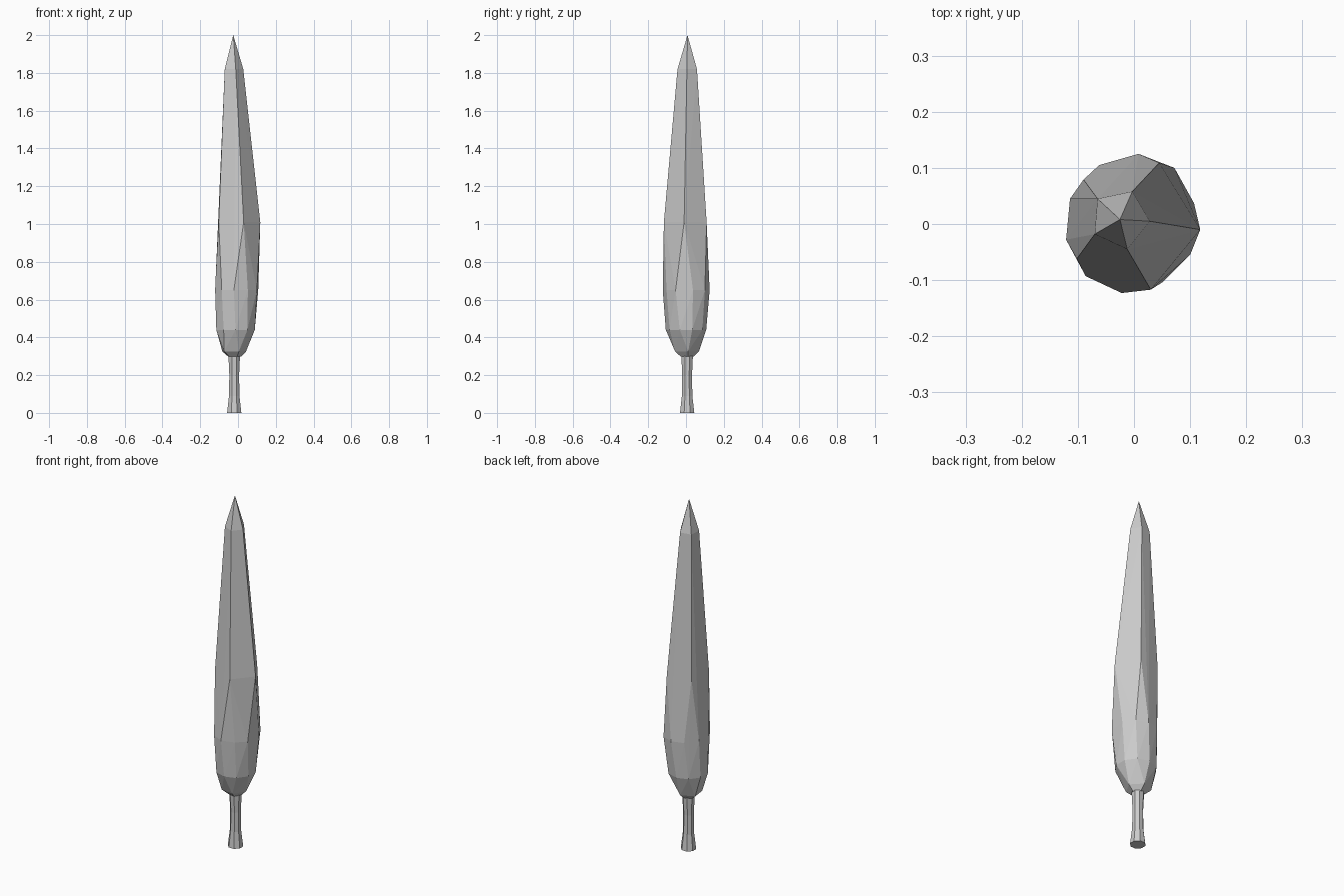
import bpy, bmesh
from math import sin, cos, tau

if "Cube" in bpy.data.objects:
    bpy.data.objects.remove(bpy.data.objects["Cube"])


def ring(cx, cy, z, r, n, phase=0.0):
    return [(cx + r * cos(tau * (i + phase) / n), cy + r * sin(tau * (i + phase) / n), z)
            for i in range(n)]


def finish(bm, name):
    bmesh.ops.recalc_face_normals(bm, faces=bm.faces)
    mesh = bpy.data.meshes.new(name)
    bm.to_mesh(mesh)
    bm.free()
    bpy.context.collection.objects.link(bpy.data.objects.new(name, mesh))


# Trunk: flared eight-sided post with a slim waist
bm = bmesh.new()
trunk = [(0.0, 0.041), (0.09, 0.030), (0.20, 0.028), (0.28, 0.032), (0.33, 0.034)]
loops = [[bm.verts.new(p) for p in ring(-0.02, 0.006, z, r, 8, 0.5)] for z, r in trunk]
for a, b in zip(loops, loops[1:]):
    for i in range(8):
        j = (i + 1) % 8
        bm.faces.new((a[i], a[j], b[j], b[i]))
bm.faces.new(loops[0])
bm.faces.new(loops[-1])
finish(bm, "trunk")

# Foliage: faceted flame shape, hull of slightly irregular rings
shoulder = [(0.028, 0.005), (-0.003, 0.058), (-0.065, 0.045), (-0.07, -0.018), (-0.012, -0.045)]
upper = [(0.118, -0.01), (0.045, 0.109), (-0.090, 0.079), (-0.102, -0.062), (0.030, -0.117)]
belly = [(0.107, 0.037), (0.072, 0.100), (0.008, 0.125), (-0.062, 0.105), (-0.114, 0.045),
         (-0.121, -0.028), (-0.086, -0.093), (-0.022, -0.123), (0.052, -0.103), (0.100, -0.055)]
points = [(-0.025, 0.008, 2.0)]
for z, outline in ((1.82, shoulder), (1.01, upper), (0.65, belly)):
    points += [(x, y, z) for x, y in outline]
points += ring(-0.013, 0.0, 0.44, 0.107, 10, 0.5)
points += ring(-0.024, 0.003, 0.325, 0.067, 5, 0.1)
points += ring(-0.020, 0.005, 0.298, 0.036, 5, 0.1)

bm = bmesh.new()
for p in points:
    bm.verts.new(p)
hull = bmesh.ops.convex_hull(bm, input=bm.verts)
loose = [v for v in bm.verts if not v.link_faces]
bmesh.ops.delete(bm, geom=loose, context='VERTS')
finish(bm, "foliage")
